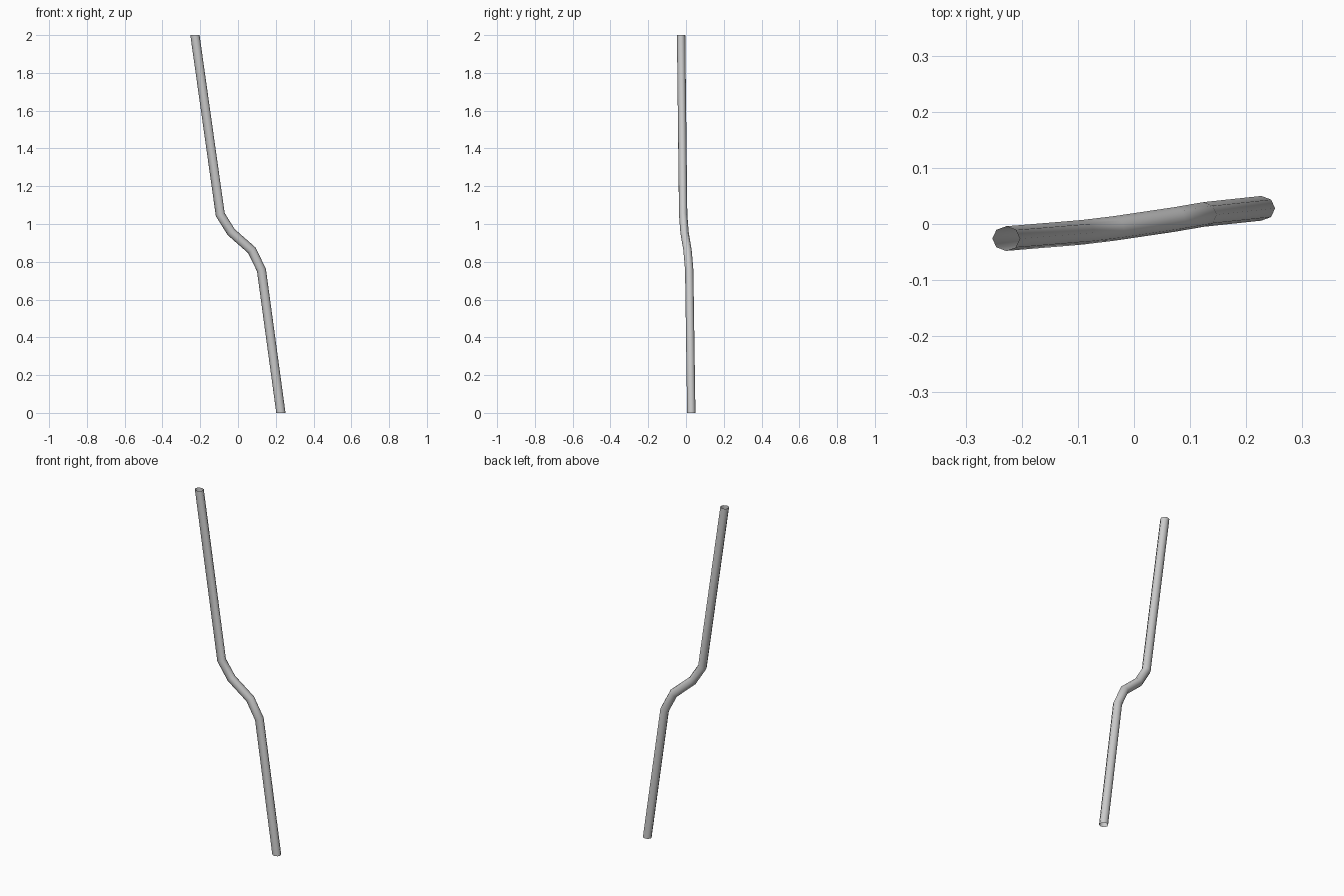
import bpy, bmesh, math
from mathutils import Vector

if "Cube" in bpy.data.objects:
    bpy.data.objects.remove(bpy.data.objects["Cube"])

# Centre line of the bent pipe, bottom to top
PATH = [Vector(p) for p in [
    (0.227, 0.028, 0.0), (0.124, 0.017, 0.757), (0.072, 0.008, 0.862),
    (-0.036, -0.008, 0.957), (-0.094, -0.015, 1.05), (-0.228, -0.026, 2.0)]]
SIDES = 8
RX, RY = 0.026, 0.022

bm = bmesh.new()
up = Vector((0, 0, 1))
dirs = [(b - a).normalized() for a, b in zip(PATH, PATH[1:])]

# Level ring at the foot, then project it along each straight run
# onto the mitre plane of the next bend (level again at the top)
ring = [PATH[0] + Vector((RX * 0.94 * math.cos(t), RY * math.sin(t), 0))
        for t in (2 * math.pi * i / SIDES for i in range(SIDES))]
rings = [[bm.verts.new(p) for p in ring]]
for i, d in enumerate(dirs):
    n = (d + dirs[i + 1]).normalized() if i + 1 < len(dirs) else up
    ring = [p + d * ((PATH[i + 1] - p).dot(n) / d.dot(n)) for p in ring]
    rings.append([bm.verts.new(p) for p in ring])

# Pipe walls, open at both ends
for lo, hi in zip(rings, rings[1:]):
    for k in range(SIDES):
        j = (k + 1) % SIDES
        bm.faces.new((lo[k], lo[j], hi[j], hi[k]))

mesh = bpy.data.meshes.new("bent_pipe")
bm.to_mesh(mesh)
bm.free()
pipe = bpy.data.objects.new("bent_pipe", mesh)
bpy.context.collection.objects.link(pipe)
bpy.context.view_layer.objects.active = pipe
pipe.select_set(True)
bpy.ops.object.shade_smooth_by_angle(angle=math.radians(50))
